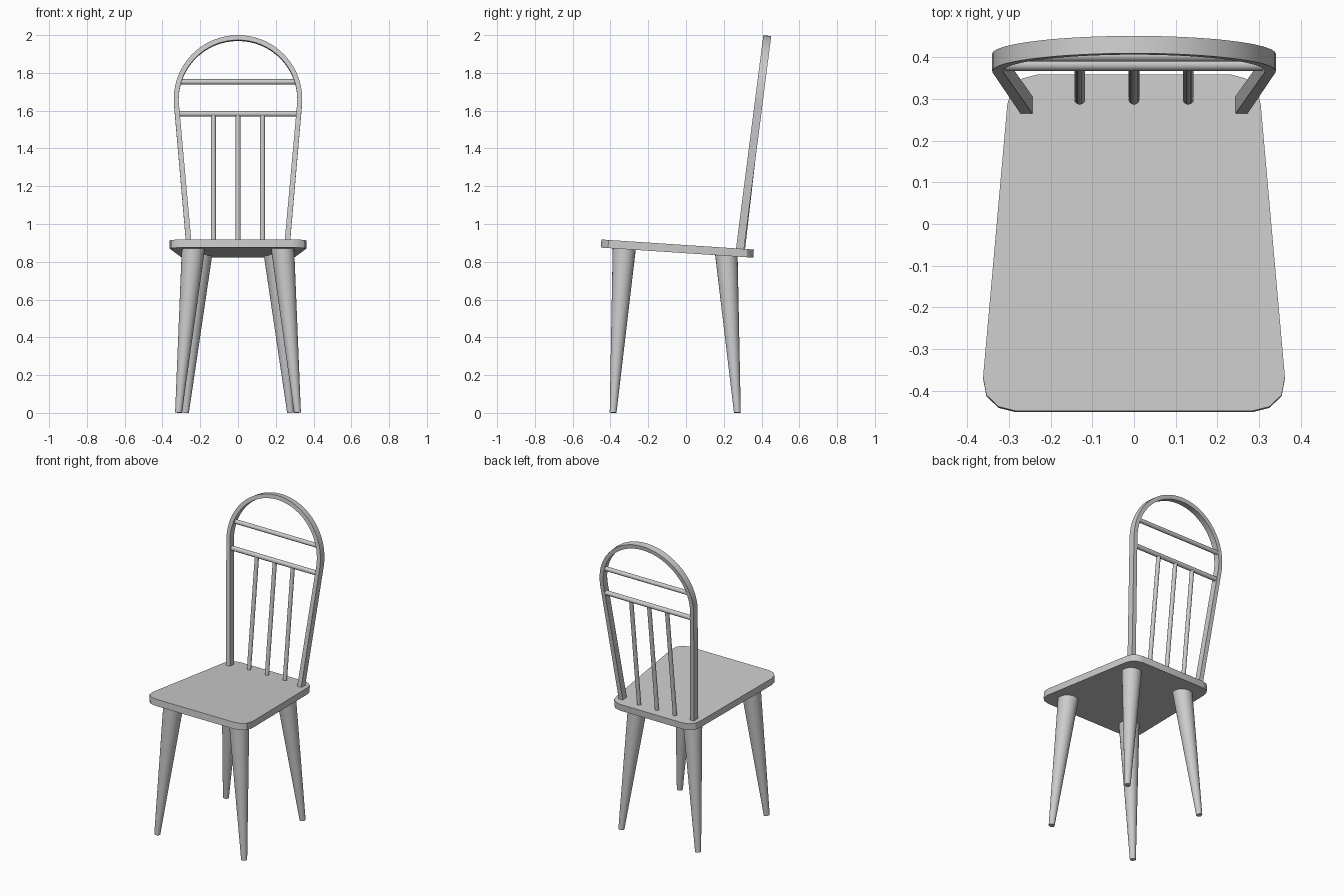
import bpy, bmesh, math
from mathutils import Vector

if "Cube" in bpy.data.objects:
    bpy.data.objects.remove(bpy.data.objects["Cube"])


def add_object(name, bm):
    bmesh.ops.recalc_face_normals(bm, faces=bm.faces)
    mesh = bpy.data.meshes.new(name)
    bm.to_mesh(mesh)
    bm.free()
    ob = bpy.data.objects.new(name, mesh)
    bpy.context.collection.objects.link(ob)
    bpy.ops.object.select_all(action='DESELECT')
    ob.select_set(True)
    bpy.context.view_layer.objects.active = ob
    bpy.ops.object.shade_smooth_by_angle(angle=math.radians(30))
    return ob


def rod(name, a, b, ra, rb, sides=24):
    """Round bar from a to b, with radius ra at a and rb at b."""
    a, b = Vector(a), Vector(b)
    bm = bmesh.new()
    bmesh.ops.create_cone(bm, cap_ends=True, segments=sides,
                          radius1=ra, radius2=rb, depth=(b - a).length)
    ob = add_object(name, bm)
    ob.rotation_mode = 'QUATERNION'
    ob.rotation_quaternion = Vector((0, 0, 1)).rotation_difference(b - a)
    ob.location = (a + b) / 2
    return ob


# Seat: rounded trapezoid slab, sloping down to the back
SLOPE = 0.066


def seat_top(y):
    return 0.918 - SLOPE * (y + 0.448)


half = [(0.285, -0.448), (0.325, -0.438), (0.354, -0.410), (0.362, -0.368),
        (0.304, 0.285), (0.294, 0.324), (0.268, 0.349), (0.230, 0.359)]
outline = half + [(-x, y) for x, y in reversed(half)]
bm = bmesh.new()
face = bm.faces.new([bm.verts.new((x, y, seat_top(y))) for x, y in outline])
ext = bmesh.ops.extrude_face_region(bm, geom=[face], use_keep_orig=True)
down = Vector((0, SLOPE, 1)).normalized() * -0.043
bmesh.ops.translate(bm, vec=down,
                    verts=[v for v in ext['geom'] if isinstance(v, bmesh.types.BMVert)])
add_object("seat", bm)

# Tapered, splayed legs
for side, s in (("left", -1), ("right", 1)):
    rod(f"front_leg_{side}", (s * 0.315, -0.386, 0.001), (s * 0.235, -0.326, 0.885),
        0.018, 0.062)
    rod(f"back_leg_{side}", (s * 0.278, 0.272, 0.001), (s * 0.195, 0.213, 0.85),
        0.018, 0.060)

# Leaning frame of the back: x across, v up the lean, w through the depth
LEAN = math.atan(0.128)
COS, SIN = math.cos(LEAN), math.sin(LEAN)


def lean(x, z, w=0.0):
    """Point on the back at height z, moved w through the depth."""
    v = (z - 0.87) / COS
    return Vector((x, 0.286 + v * SIN + w * COS, 0.87 + v * COS - w * SIN))


# Bow: rectangular section swept along two legs and an arch
def bow_line(radius, foot_x):
    pts = [(foot_x, 0.862)]
    for i in range(33):
        a = math.radians(-5 + 190 * i / 32)
        pts.append((radius * math.cos(a), 1.66 + radius * COS * math.sin(a)))
    return pts + [(-foot_x, 0.862)]


outer, inner = bow_line(0.340, 0.272), bow_line(0.314, 0.243)
bm = bmesh.new()
rings = []
for o, i in zip(outer, inner):
    rings.append([bm.verts.new(lean(*p, w)) for p, w in
                  ((o, -0.021), (o, 0.021), (i, 0.021), (i, -0.021))])
for r, q in zip(rings, rings[1:]):
    for k in range(4):
        n = (k + 1) % 4
        bm.faces.new((r[k], r[n], q[n], q[k]))
bm.faces.new(rings[0])
bm.faces.new(rings[-1])
add_object("back_bow", bm)

# Cross rails
for name, z, hx, r in (("upper_rail", 1.753, 0.306, 0.014),
                       ("lower_rail", 1.584, 0.316, 0.015)):
    rod(name, lean(-hx, z, 0.005), lean(hx, z, 0.005), r, r, 16)

# Spindles between seat and lower rail
for n, x in enumerate((-0.13, 0.0, 0.13), 1):
    rod(f"spindle_{n}", lean(x, 0.86, 0.014), lean(x, 1.584, 0.005), 0.013, 0.013, 16)
